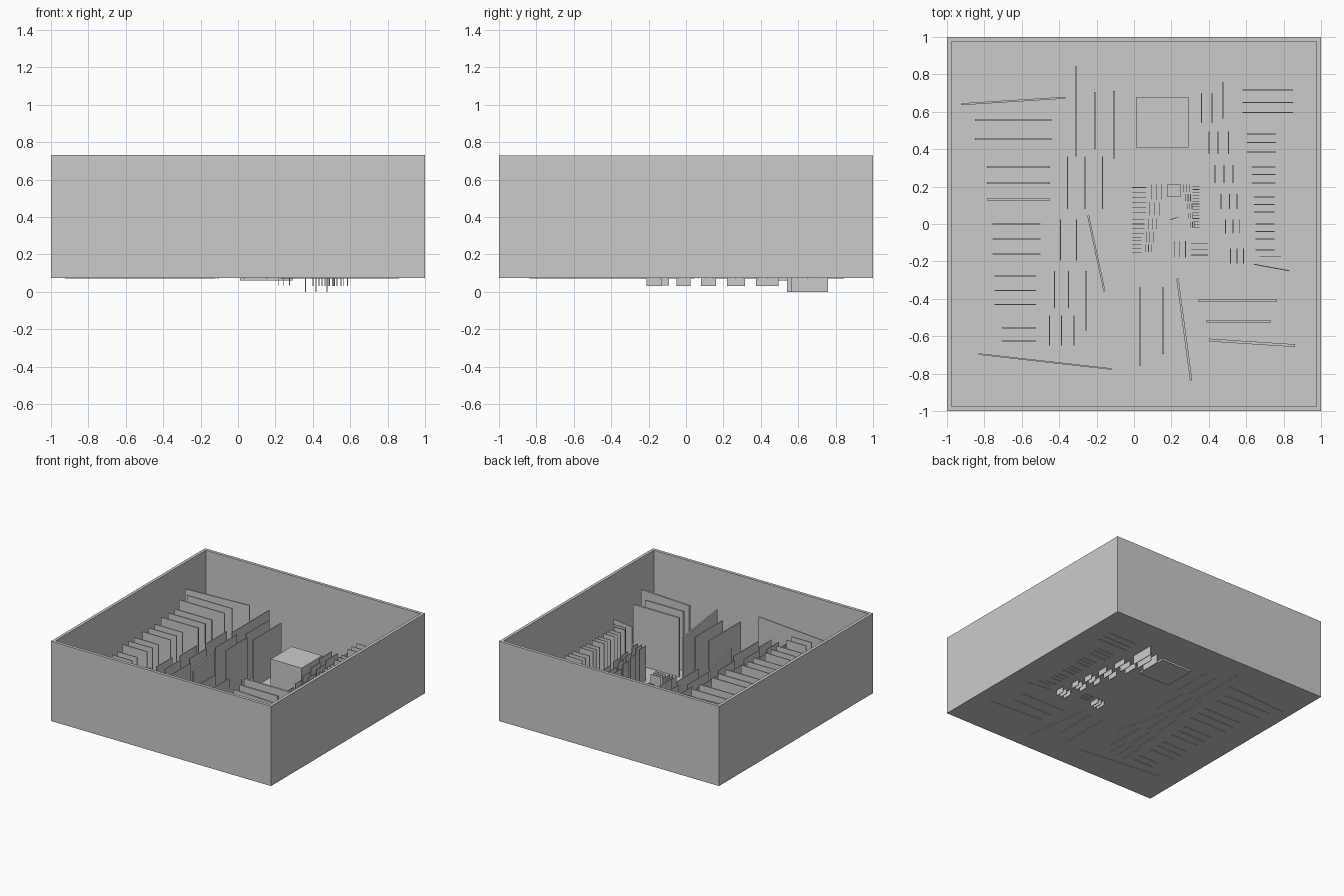
import bpy, math

FLOOR = 0.075


def box(name, x0, x1, y0, y1, z0, z1):
    bpy.ops.mesh.primitive_cube_add(size=1, location=((x0 + x1) / 2, (y0 + y1) / 2, (z0 + z1) / 2))
    o = bpy.context.object
    o.name = name
    o.scale = (x1 - x0, y1 - y0, z1 - z0)
    return o


def panel(name, x0, y0, x1, y1, z0, z1, t):
    """Upright slab along the line from (x0, y0) to (x1, y1)."""
    o = box(name, 0, math.hypot(x1 - x0, y1 - y0), -t / 2, t / 2, z0, z1)
    o.location = ((x0 + x1) / 2, (y0 + y1) / 2, (z0 + z1) / 2)
    o.rotation_euler.z = math.atan2(y1 - y0, x1 - x0)


def across(name, x0, x1, ys, z0, z1, t):
    for y in ys:
        panel(name, x0, y, x1, y, z0, z1, t)


def along(name, xs, y0, y1, z0, z1, t):
    for x in xs:
        panel(name, x, y0, x, y1, z0, z1, t)


# Floor and four enclosing walls
bpy.ops.mesh.primitive_plane_add(size=1.98, location=(0, 0, FLOOR))
bpy.context.object.name = "floor"
for s in (-1, 1):
    a, b = sorted((s, s * 0.975))
    box("side_wall", a, b, -1, 1, FLOOR, 0.73)
    box("end_wall", -0.975, 0.975, a, b, FLOOR, 0.73)

# Blocks: large one and its miniature
box("large_block", 0.01, 0.29, 0.41, 0.68, 0.06, 0.315)
box("small_block", 0.178, 0.248, 0.145, 0.215, FLOOR, 0.14)
panel("tiny_marker", 0.19, 0.022, 0.235, 0.036, FLOOR, 0.19, 0.004)

# Left bank: panels running across
B, T = 0.07, 0.555
n = "left_cross_panel"
panel(n, -0.925, 0.64, -0.365, 0.675, B, T, 0.01)
across(n, -0.85, -0.44, (0.555, 0.455), B, T, 0.01)
across(n, -0.785, -0.45, (0.305, 0.22, 0.13), B, T, 0.01)
across(n, -0.755, -0.5, (0, -0.08, -0.16), B, T, 0.007)
across(n, -0.745, -0.525, (-0.28, -0.355, -0.43), B, T, 0.007)
across(n, -0.705, -0.525, (-0.555, -0.625), B, T, 0.007)
panel(n, -0.83, -0.695, -0.12, -0.775, B, T, 0.008)

# Left bank: panels running front to back
T = 0.465
n = "left_long_panel"
along(n, (-0.31,), 0.36, 0.845, B, T, 0.006)
along(n, (-0.21,), 0.4, 0.705, B, T, 0.007)
along(n, (-0.107,), 0.35, 0.71, B, T, 0.01)
along(n, (-0.355, -0.262, -0.168), 0.08, 0.36, B, T, 0.006)
along(n, (-0.393, -0.307), -0.195, 0.025, B, T, 0.006)
panel(n, -0.245, 0.045, -0.158, -0.36, B, T, 0.01)
along(n, (-0.425, -0.35), -0.45, -0.25, B, T, 0.006)
along(n, (-0.255,), -0.57, -0.25, B, T, 0.006)
along(n, (-0.452, -0.387, -0.32), -0.65, -0.49, B, T, 0.006)

# Front group
n = "front_long_panel"
along(n, (0.032,), -0.755, -0.34, B, 0.48, 0.01)
along(n, (0.155,), -0.695, -0.34, B, 0.48, 0.01)
panel(n, 0.232, -0.29, 0.305, -0.835, B, 0.475, 0.012)
n = "front_cross_panel"
across(n, 0.345, 0.765, (-0.41,), B, 0.56, 0.016)
across(n, 0.385, 0.73, (-0.52,), B, 0.56, 0.015)
panel(n, 0.4, -0.62, 0.86, -0.65, B, 0.565, 0.015)

# Right bank: panels running front to back, dropping below the floor
n = "right_long_panel"
along(n, (0.36, 0.417), 0.54, 0.7, 0, 0.36, 0.005)
along(n, (0.475,), 0.565, 0.76, 0, 0.36, 0.005)
for xs, y0, y1 in (((0.4, 0.45, 0.505), 0.375, 0.495), ((0.433, 0.48, 0.53), 0.22, 0.315),
                   ((0.465, 0.51, 0.55), 0.08, 0.16), ((0.49, 0.53, 0.565), -0.05, 0.025),
                   ((0.515, 0.55, 0.585), -0.21, -0.13)):
    along(n, xs, y0, y1, 0.03, 0.36, 0.005)

# Right bank: panels running across
n = "right_cross_panel"
for x0, x1, ys in ((0.58, 0.85, (0.715, 0.65, 0.595)), (0.605, 0.76, (0.48, 0.435, 0.385)),
                   (0.63, 0.755, (0.305, 0.265, 0.22)), (0.64, 0.75, (0.145, 0.105, 0.065)),
                   (0.65, 0.75, (0, -0.04, -0.08, -0.14)), (0.67, 0.785, (-0.175,))):
    across(n, x0, x1, ys, B, 0.48, 0.005)
panel(n, 0.64, -0.215, 0.83, -0.25, B, 0.48, 0.005)

# Middle group
along("middle_long_panel", (0.215, 0.245, 0.275), -0.18, -0.09, 0.035, 0.2, 0.004)
across("middle_cross_panel", 0.305, 0.395, (-0.105, -0.135, -0.165), B, 0.2, 0.004)

# Miniature copy of the layout in the centre
n, T, t = "mini_cross_panel", 0.195, 0.003
for x0, x1, ya, step, count in ((-0.01, 0.065, 0.195, 0.027, 6), (-0.01, 0.055, 0.025, 0.025, 4),
                                (-0.01, 0.04, -0.07, 0.02, 5)):
    across(n, x0, x1, [ya - step * i for i in range(count)], FLOOR, T, t)
across(n, 0.312, 0.35, [0.2 - 0.0155 * i for i in range(15)], FLOOR, 0.175, t)
n = "mini_long_panel"
for x0, x1, y0, y1 in ((0.095, 0.145, 0.13, 0.21), (0.085, 0.135, 0.045, 0.115),
                       (0.075, 0.12, -0.03, 0.03), (0.065, 0.105, -0.1, -0.04),
                       (0.06, 0.095, -0.15, -0.11), (0.265, 0.295, 0.17, 0.21),
                       (0.275, 0.302, 0.12, 0.16), (0.285, 0.31, 0.08, 0.11),
                       (0.29, 0.315, 0.03, 0.06), (0.3, 0.325, -0.02, 0.01)):
    along(n, (x0, (x0 + x1) / 2, x1), y0, y1, FLOOR, 0.175, t)
